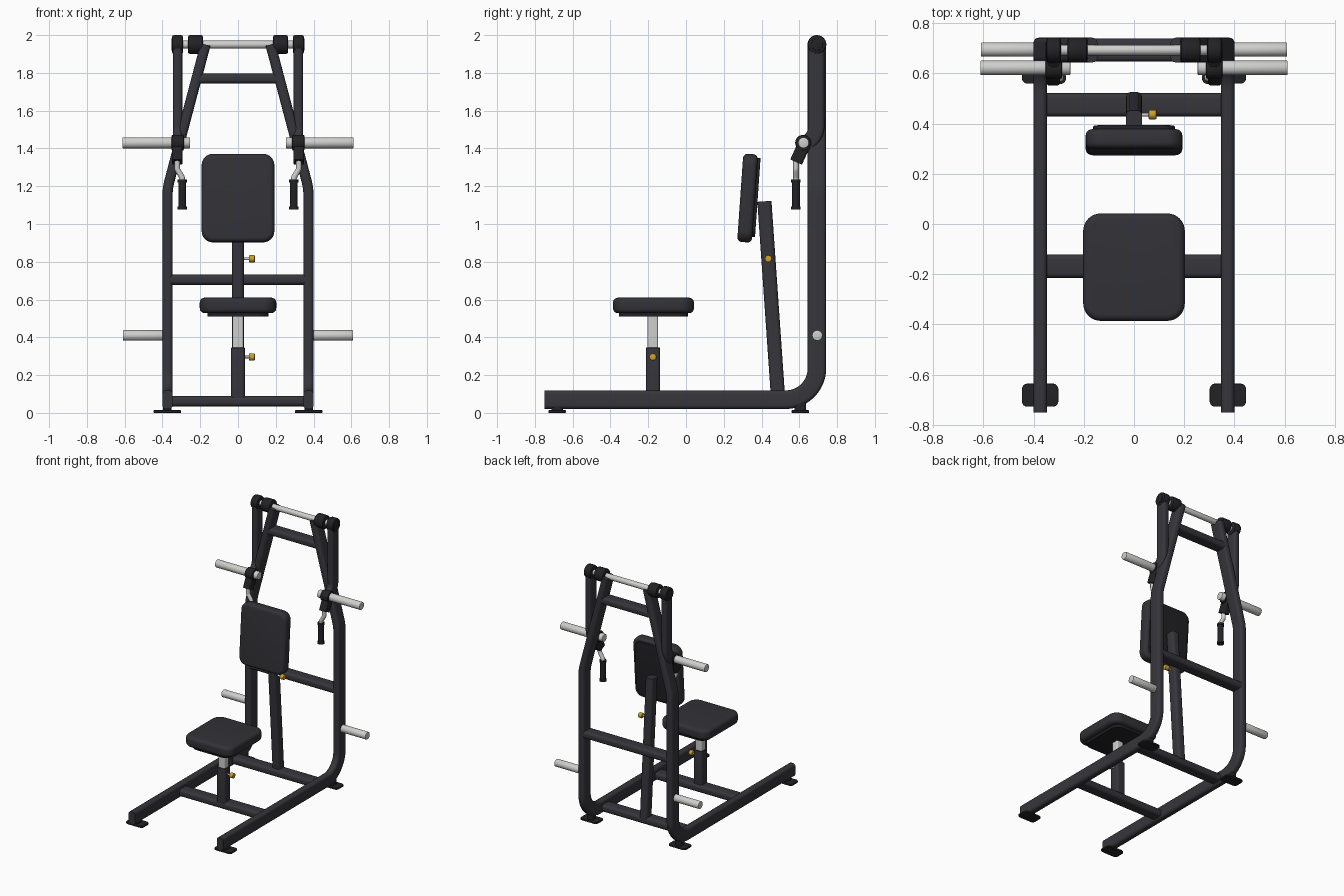
import bpy, bmesh, math
from mathutils import Vector, Matrix

if "Cube" in bpy.data.objects:
    bpy.data.objects.remove(bpy.data.objects["Cube"])


def material(name, rgb):
    m = bpy.data.materials.new(name)
    m.diffuse_color = (*rgb, 1)
    m.use_nodes = True
    m.node_tree.nodes["Principled BSDF"].inputs["Base Color"].default_value = m.diffuse_color
    return m


FRAME = material("charcoal paint", (0.036, 0.036, 0.044))
PAD = material("dark vinyl", (0.032, 0.032, 0.038))
RUBBER = material("black rubber", (0.016, 0.016, 0.019))
METAL = material("brushed steel", (0.62, 0.62, 0.61))
YELLOW = material("yellow knob", (0.60, 0.36, 0.02))


def finish(name, bm, mat, matrix=None):
    if matrix is not None:
        bm.transform(matrix)
    bmesh.ops.recalc_face_normals(bm, faces=bm.faces)
    me = bpy.data.meshes.new(name)
    bm.to_mesh(me)
    bm.free()
    me.materials.append(mat)
    ob = bpy.data.objects.new(name, me)
    bpy.context.collection.objects.link(ob)
    return ob


def round_rect(w, h, r, n=6):
    """Outline of a rectangle with rounded corners."""
    pts = []
    for k, (sx, sy) in enumerate([(1, 1), (-1, 1), (-1, -1), (1, -1)]):
        for i in range(n + 1):
            a = math.radians(90 * k + 90 * i / n)
            pts.append((sx * (w / 2 - r) + r * math.cos(a), sy * (h / 2 - r) + r * math.sin(a)))
    return pts


def fillet(points, radii, n=10):
    """Round the inner corners of a polyline."""
    p = [Vector(q) for q in points]
    out = [p[0]]
    for i in range(1, len(p) - 1):
        a, b = (p[i - 1] - p[i]).normalized(), (p[i + 1] - p[i]).normalized()
        half = a.angle(b) / 2
        r = radii[i - 1]
        centre = p[i] + (a + b).normalized() * (r / math.sin(half))
        t = r / math.tan(half)
        v0 = (p[i] + a * t - centre).normalized()
        v1 = (p[i] + b * t - centre).normalized()
        for k in range(n + 1):
            out.append(centre + (v0.lerp(v1, k / n)).normalized() * r)
    return out + [p[-1]]


def sweep(name, path, w, h, r, mat, ref=(1, 0, 0)):
    """Tube along a path; w runs along the ref axis, h across it."""
    path = [Vector(q) for q in path]
    ref = Vector(ref)
    bm = bmesh.new()
    rings = []
    for i, c in enumerate(path):
        # average of the neighbouring directions keeps the ends of arcs true
        dirs = [(path[j + 1] - path[j]).normalized() for j in (i - 1, i) if 0 <= j < len(path) - 1]
        t = sum(dirs, Vector()).normalized()
        u = (ref - ref.dot(t) * t).normalized()
        v = t.cross(u)
        rings.append([bm.verts.new(c + u * x + v * y) for x, y in round_rect(w, h, r)])
    n = len(rings[0])
    for a, b in zip(rings, rings[1:]):
        for j in range(n):
            bm.faces.new((a[j], a[(j + 1) % n], b[(j + 1) % n], b[j]))
    bm.faces.new(rings[0])
    bm.faces.new(rings[-1])
    bmesh.ops.remove_doubles(bm, verts=bm.verts, dist=0.00005)
    return finish(name, bm, mat)


def slab(name, w, d, h, r, bevel, loc, mat, rot=0.0):
    """Rounded-corner plate with softened rims, centred on loc, turned about x."""
    bm = bmesh.new()
    base = bm.faces.new([bm.verts.new((x, y, -h / 2)) for x, y in round_rect(w, d, r, 8)])
    ext = bmesh.ops.extrude_face_region(bm, geom=[base])
    bmesh.ops.translate(bm, vec=(0, 0, h), verts=[g for g in ext["geom"] if isinstance(g, bmesh.types.BMVert)])
    rims = [e for e in bm.edges if abs(e.verts[0].co.z - e.verts[1].co.z) < 1e-6]
    if bevel:
        bmesh.ops.bevel(bm, geom=rims, offset=bevel, segments=5, profile=0.5, affect='EDGES')
    return finish(name, bm, mat, Matrix.Translation(loc) @ Matrix.Rotation(math.radians(rot), 4, 'X'))


def lathe_x(name, profile, loc, mat, side=1, n=28):
    """Solid of revolution about the x axis from (x, radius) pairs."""
    bm = bmesh.new()
    rings = [[bm.verts.new((x * side, r * math.cos(2 * math.pi * k / n), r * math.sin(2 * math.pi * k / n)))
              for k in range(n)] for x, r in profile]
    for a, b in zip(rings, rings[1:]):
        for k in range(n):
            bm.faces.new((a[k], a[(k + 1) % n], b[(k + 1) % n], b[k]))
    bm.faces.new(rings[0])
    bm.faces.new(rings[-1])
    return finish(name, bm, mat, Matrix.Translation(loc))


def collar(name, x0, x1, r, y, z, mat, side, c=0.008):
    prof = [(x0, r - c), (x0 + c * 0.3, r - c * 0.3), (x0 + c, r), (x1 - c, r), (x1 - c * 0.3, r - c * 0.3), (x1, r - c)]
    return lathe_x(name, prof, (0, y, z), mat, side)


def cross_bar(name, half, y, z, h=0.055, d=0.093):
    sweep(name, [(-half, y, z), (half, y, z)], h, d, 0.02, FRAME, ref=(0, 0, 1))


for s, tag in ((-1, "left"), (1, "right")):
    # Main side frame: floor rail, bend, upright, inward lean
    path = fillet([(s * 0.373, -0.75, 0.07), (s * 0.373, 0.693, 0.07),
                   (s * 0.373, 0.693, 1.19), (s * 0.172, 0.693, 1.95)], [0.165, 0.3], 14)
    sweep(tag + "_side_frame", path, 0.054, 0.098, 0.02, FRAME)
    # Feet
    for y, end in ((-0.682, "front"), (0.605, "rear")):
        slab(f"{tag}_{end}_foot", 0.145, 0.092, 0.014, 0.022, 0.003, (s * 0.374, y, 0.007), RUBBER)
        slab(f"{tag}_{end}_foot_mount", 0.045, 0.06, 0.045, 0.012, 0, (s * 0.374, y, 0.03), RUBBER)
    # Plate storage peg
    collar(tag + "_storage_peg", 0.38, 0.61, 0.028, 0.695, 0.41, METAL, s, 0.004)
    # Pivot collars on the top shaft
    collar(tag + "_shaft_collar", 0.186, 0.265, 0.05, 0.693, 1.95, RUBBER, s, 0.01)
    collar(tag + "_arm_hub", 0.291, 0.349, 0.05, 0.693, 1.95, RUBBER, s, 0.01)
    collar(tag + "_hub_cap", 0.345, 0.353, 0.032, 0.693, 1.95, RUBBER, s, 0.002)
    # Swinging arm with loading peg
    arm = fillet([(s * 0.32, 0.69, 1.95), (s * 0.32, 0.69, 1.475), (s * 0.32, 0.625, 1.41)], [0.1])
    sweep(tag + "_swing_arm", arm, 0.05, 0.085, 0.018, FRAME)
    collar(tag + "_peg_collar", 0.286, 0.353, 0.042, 0.62, 1.43, RUBBER, s)
    collar(tag + "_loading_peg", 0.253, 0.612, 0.029, 0.622, 1.43, METAL, s, 0.004)
    sweep(tag + "_handle_bracket", [(s * 0.322, 0.622, 1.415), (s * 0.322, 0.583, 1.328)], 0.055, 0.068, 0.012, RUBBER)
    # Bent steel handle and grip
    rod = fillet([(s * 0.322, 0.582, 1.36), (s * 0.322, 0.582, 1.29), (s * 0.295, 0.582, 1.245),
                  (s * 0.295, 0.582, 1.10)], [0.03, 0.03], 6)
    sweep(tag + "_handle_rod", rod, 0.03, 0.03, 0.015, METAL)
    sweep(tag + "_grip", [(s * 0.295, 0.582, 1.235), (s * 0.295, 0.582, 1.08)], 0.042, 0.042, 0.021, RUBBER)
    for z in (1.085, 1.228):
        sweep(tag + "_grip_ring", [(s * 0.295, 0.582, z - 0.008), (s * 0.295, 0.582, z + 0.008)],
              0.05, 0.05, 0.025, RUBBER)

# Top shaft
collar("top_shaft", -0.30, 0.30, 0.021, 0.693, 1.95, METAL, 1, 0.002)

# Cross bars
cross_bar("upper_cross_bar", 0.205, 0.693, 1.77, 0.053)
cross_bar("middle_cross_bar", 0.36, 0.693, 0.705)
cross_bar("rear_floor_bar", 0.36, 0.475, 0.062)
cross_bar("front_floor_bar", 0.36, -0.168, 0.062)

# Leaning back post and back pad
sweep("back_post", [(0, 0.488, 0.07), (0, 0.415, 1.12)], 0.064, 0.075, 0.02, FRAME)
slab("back_pad", 0.385, 0.468, 0.078, 0.06, 0.024, (0, 0.326, 1.137), PAD, 86)
slab("back_pad_plate", 0.325, 0.42, 0.02, 0.05, 0.003, (0, 0.37, 1.14), RUBBER, 86)

# Seat post and seat
slab("seat_post_sleeve", 0.073, 0.075, 0.275, 0.015, 0.002, (0, -0.175, 0.2075), FRAME)
slab("seat_post_slider", 0.057, 0.056, 0.20, 0.01, 0, (0, -0.175, 0.42), METAL)
slab("seat_pad", 0.405, 0.428, 0.082, 0.07, 0.026, (0, -0.172, 0.569), PAD)
slab("seat_plate", 0.325, 0.365, 0.022, 0.06, 0.003, (0, -0.172, 0.52), RUBBER)

# Adjustment pins with yellow knobs
for tag, y, z in (("seat", -0.175, 0.296), ("back", 0.436, 0.816)):
    collar(tag + "_pin", 0.025, 0.07, 0.007, y, z, METAL, 1, 0.001)
    collar(tag + "_knob", 0.058, 0.09, 0.019, y, z, YELLOW, 1, 0.005)

bpy.ops.object.select_all(action='SELECT')
bpy.context.view_layer.objects.active = bpy.data.objects["seat_pad"]
bpy.ops.object.shade_smooth_by_angle(angle=math.radians(35))
